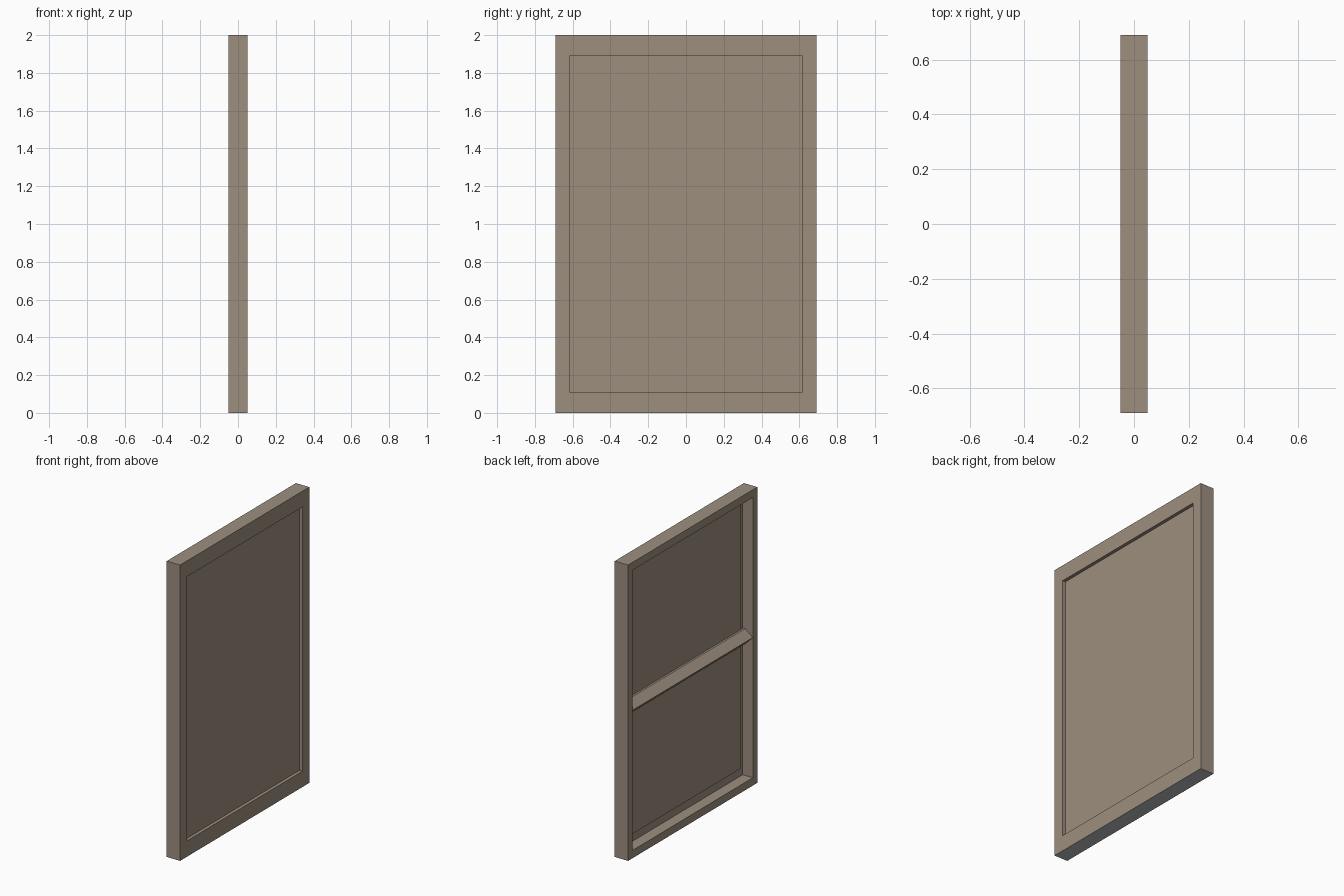
import bpy, bmesh

if "Cube" in bpy.data.objects:
    bpy.data.objects.remove(bpy.data.objects["Cube"])

HY, TOP = 0.69, 2.0          # half width, height


def material(name, rgb):
    m = bpy.data.materials.new(name)
    m.diffuse_color = (*rgb, 1.0)
    m.use_nodes = True
    m.node_tree.nodes["Principled BSDF"].inputs["Base Color"].default_value = m.diffuse_color
    return m


taupe = material("taupe", (0.34, 0.272, 0.212))
grey = material("underside_grey", (0.47, 0.475, 0.49))


def finish(name, bm, mats):
    bmesh.ops.recalc_face_normals(bm, faces=bm.faces)
    bm.normal_update()
    me = bpy.data.meshes.new(name)
    for m in mats:
        me.materials.append(m)
    if len(mats) > 1:        # only the face the frame stands on is grey
        for f in bm.faces:
            if f.normal.z < -0.9 and f.calc_center_median().z < 0.01:
                f.material_index = 1
    bm.to_mesh(me)
    bm.free()
    ob = bpy.data.objects.new(name, me)
    bpy.context.collection.objects.link(ob)
    return ob


def extrude_y(name, profile, half, mats):
    """Prism along y from an (x, z) profile."""
    bm = bmesh.new()
    f = bm.faces.new([bm.verts.new((x, -half, z)) for x, z in profile])
    r = bmesh.ops.extrude_face_region(bm, geom=[f])
    vs = [v for v in r["geom"] if isinstance(v, bmesh.types.BMVert)]
    bmesh.ops.translate(bm, verts=vs, vec=(0, 2 * half, 0))
    return finish(name, bm, mats)


# Frame: closed loop of rectangular rings (x, side inset, top/bottom inset)
rings = [(-0.05, 0, 0), (0.05, 0, 0),                    # outer walls
         (0.05, 0.075, 0.107), (0.026, 0.075, 0.107),    # front lip
         (0.026, 0.047, 0.053), (-0.05, 0.047, 0.053)]   # deep back opening
bm = bmesh.new()
loops = []
for x, iy, iz in rings:
    a, lo, hi = HY - iy, iz, TOP - iz
    loops.append([bm.verts.new((x, y, z)) for y, z in
                  ((-a, lo), (a, lo), (a, hi), (-a, hi))])
for i, r in enumerate(loops):
    n = loops[(i + 1) % len(loops)]
    for j in range(4):
        k = (j + 1) % 4
        bm.faces.new((r[j], r[k], n[k], n[j]))
finish("frame", bm, [taupe, grey])

# Thin panel set back inside the front lip
extrude_y("panel", [(0.021, 0.107), (0.028, 0.107), (0.028, 1.893), (0.021, 1.893)],
          0.615, [taupe])

# Wedge-shaped cross bar behind the panel
extrude_y("cross_bar", [(-0.05, 1.0), (0.007, 0.943), (0.022, 0.943),
                        (0.022, 1.046), (0.007, 1.046)],
          0.643, [taupe])
